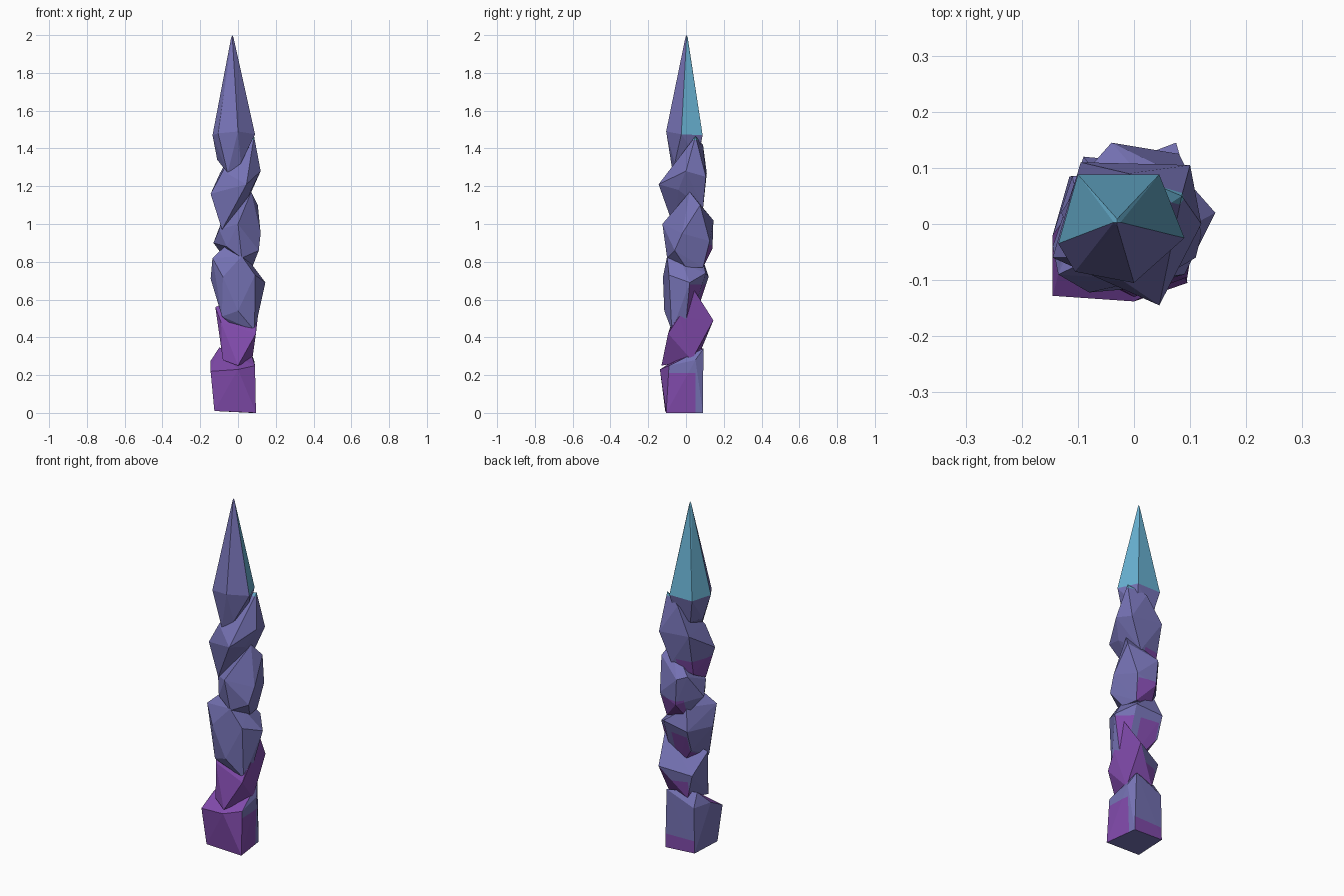
import bpy, bmesh
from mathutils import Vector


def material(name, rgb):
    m = bpy.data.materials.new(name)
    m.diffuse_color = (*rgb, 1)
    return m


MATS = [material("periwinkle", (0.18, 0.17, 0.46)),
        material("purple", (0.22, 0.07, 0.41)),
        material("ice_blue", (0.14, 0.44, 0.64))]
AXES = {"x": Vector((1, 0, 0)), "y": Vector((0, 1, 0)), "z": Vector((0, 0, 1))}


def crystal(name, points, cuts, rule):
    """Faceted chunk: hull of corner points, cut at colour borders, painted by rule."""
    bm = bmesh.new()
    for p in points:
        bm.verts.new(p)
    bmesh.ops.convex_hull(bm, input=bm.verts[:])
    loose = [v for v in bm.verts if not v.link_faces]
    bmesh.ops.delete(bm, geom=loose, context='VERTS')
    for axis, at in cuts:
        bmesh.ops.bisect_plane(bm, geom=bm.verts[:] + bm.edges[:] + bm.faces[:],
                               plane_co=AXES[axis] * at, plane_no=AXES[axis])
    bmesh.ops.recalc_face_normals(bm, faces=bm.faces[:])
    for f in bm.faces:
        f.material_index = int(rule(f.normal, f.calc_center_median()))
    me = bpy.data.meshes.new(name)
    bm.to_mesh(me)
    bm.free()
    for m in MATS:
        me.materials.append(m)
    ob = bpy.data.objects.new(name, me)
    bpy.context.collection.objects.link(ob)
    return ob


# base block: purple front, purple low on the right and back
def base_rule(n, c):
    if n.z < -0.8:
        return 0
    if n.y < -0.15 and n.x < 0.7:
        return 1
    if n.x > 0.6:
        return c.z < 0.21 and c.y < 0.05
    return n.y > 0.6 and c.z < 0.08


crystal("base_crystal", [
    (-0.125, -0.11, 0.01), (0.095, -0.105, 0), (0.07, 0.09, 0), (-0.115, 0.085, 0.01),
    (-0.145, -0.128, 0.22), (0.0, -0.138, 0.23), (0.09, -0.09, 0.25), (-0.145, -0.02, 0.275),
    (-0.10, 0.04, 0.345), (0.06, 0.092, 0.34), (0.085, 0.05, 0.28), (-0.11, 0.085, 0.27)],
    [("z", 0.08), ("z", 0.21), ("y", 0.05)], base_rule)


# lower shard: purple apart from the rear left
def lower_rule(n, c):
    if n.x < -0.3 and n.y > -0.4:
        return c.z < 0.41 and c.x > -0.07 and n.y > 0
    return 1


crystal("lower_crystal", [
    (-0.12, -0.03, 0.56), (-0.09, -0.075, 0.48), (0.095, -0.095, 0.42), (0.0, -0.13, 0.25),
    (-0.08, -0.09, 0.28), (0.075, 0.03, 0.28), (0.105, 0.04, 0.655), (0.075, 0.145, 0.49),
    (0.105, -0.035, 0.51), (-0.095, 0.08, 0.45), (-0.06, 0.07, 0.31), (0.05, 0.06, 0.33)],
    [("z", 0.41), ("x", -0.07)], lower_rule)


# middle shard, with purple under the back
def middle_rule(n, c):
    if n.x > 0.5:
        return n.y > 0.25 and c.z < 0.68
    return n.y > 0.2 and c.z < 0.68 and -0.08 < c.x < 0.03


crystal("middle_crystal", [
    (-0.05, -0.05, 0.90), (-0.135, -0.09, 0.82), (-0.145, -0.04, 0.71), (-0.085, -0.09, 0.51),
    (0.088, -0.075, 0.435), (0.145, 0.02, 0.69), (0.07, -0.02, 0.79), (-0.08, -0.122, 0.72),
    (0.0, -0.115, 0.54), (0.02, -0.10, 0.83), (0.09, -0.09, 0.73), (0.07, 0.105, 0.74),
    (-0.09, 0.12, 0.72), (-0.06, 0.08, 0.84), (0.07, -0.01, 0.38), (-0.09, 0.08, 0.60)],
    [("z", 0.68), ("x", -0.08), ("x", 0.03)], middle_rule)

# upper middle shard, with purple under the back
crystal("upper_middle_crystal", [
    (0.07, 0.02, 1.17), (0.105, 0.075, 1.10), (-0.04, 0.145, 1.02), (-0.03, 0.14, 0.87),
    (0.12, -0.02, 0.95), (0.11, -0.06, 0.86), (0.075, 0.0, 0.77), (0.0, -0.125, 1.0),
    (0.02, -0.10, 0.82), (-0.10, -0.04, 0.97), (-0.13, 0.02, 0.90), (-0.08, 0.10, 1.03),
    (-0.05, 0.08, 0.79), (-0.06, -0.09, 0.88), (0.08, 0.125, 0.91), (0.06, 0.09, 0.77)],
    [("z", 0.89), ("x", -0.06), ("x", 0.07)],
    lambda n, c: n.y > 0.35 and n.x < 0.6 and c.z < 0.89 and -0.06 < c.x < 0.07)


# diagonal shard below the tip: ice blue point, purple under the back
def upper_rule(n, c):
    if c.z > 1.445:
        return 2
    return n.y > 0.1 and c.z < 1.11 and c.x < 0


crystal("upper_crystal", [
    (0.085, 0.05, 1.465), (0.12, 0.0, 1.28), (0.10, 0.105, 1.25), (0.045, -0.145, 1.21),
    (-0.08, -0.06, 1.28), (-0.145, -0.06, 1.16), (-0.085, -0.06, 0.97), (0.07, -0.04, 1.18),
    (-0.095, 0.11, 1.27), (-0.01, 0.09, 1.42), (-0.09, 0.06, 1.03), (0.03, 0.09, 1.08)],
    [("z", 1.11), ("z", 1.445), ("x", 0)], upper_rule)

# tall pointed tip: ice blue behind, periwinkle in front and underneath
apex = Vector((-0.03, 0.003, 2.0))
tip_ring = [(-0.135, -0.035, 1.47), (-0.10, 0.088, 1.47), (0.045, 0.088, 1.47),
            (0.09, -0.025, 1.475), (0.0, -0.105, 1.49), (-0.105, -0.085, 1.48)]
nib = [apex + Vector((x, y, -0.012)) for x, y in
       ((-0.006, 0), (0, 0.006), (0.006, 0), (0, -0.006))]
crystal("tip_crystal", tip_ring + nib + [
    apex, (-0.11, 0.0, 1.34), (-0.055, -0.07, 1.27), (0.015, -0.06, 1.32),
    (0.03, 0.06, 1.35), (-0.07, 0.06, 1.33)],
    [], lambda n, c: 2 if n.z > 0 and n.y > -0.1 else 0)
